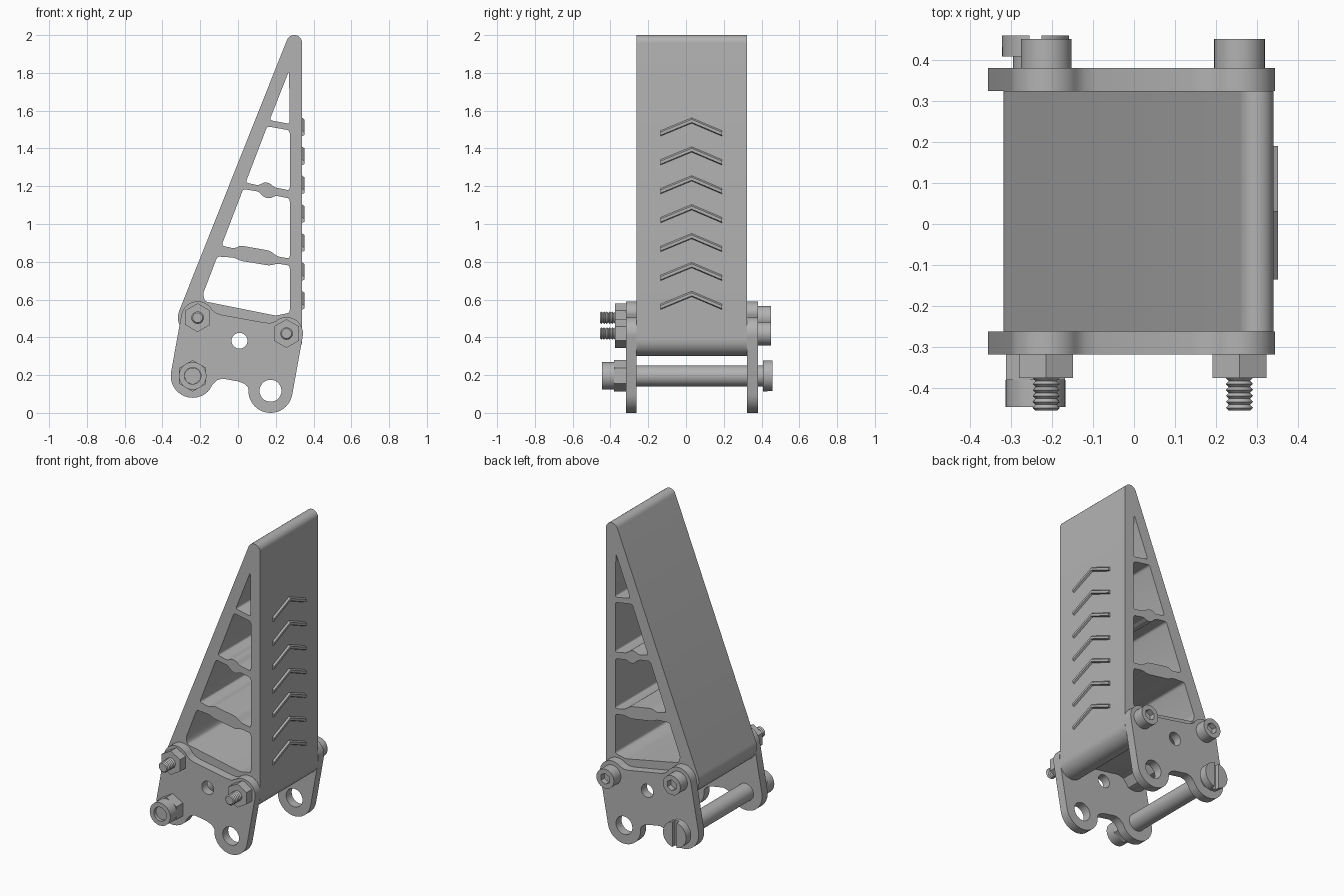
import bpy, bmesh, math
from math import cos, sin, radians, pi
from mathutils import Vector

old = bpy.data.objects.get("Cube")
if old:
    bpy.data.objects.remove(old, do_unlink=True)

metal = bpy.data.materials.new("satin_grey_metal")
metal.use_nodes = True
grey = (0.45, 0.45, 0.45, 1)
metal.diffuse_color = grey
metal.node_tree.nodes["Principled BSDF"].inputs["Base Color"].default_value = grey


def arc(c, r, a, b, n=16):
    """Points on an arc about c from angle a to b, in degrees."""
    return [(c[0] + r * cos(radians(a + (b - a) * i / n)),
             c[1] + r * sin(radians(a + (b - a) * i / n))) for i in range(n + 1)]


def circle(c, r, n=32):
    return arc(c, r, 0, 360, n)[:-1]


def hexagon(c, r):
    return arc(c, r, 30, 390, 6)[:-1]


def rounded(points, r):
    """Polygon with each corner softened by a small curve."""
    out = []
    for i, p in enumerate(points):
        p, a, b = Vector(p), Vector(points[i - 1]), Vector(points[(i + 1) % len(points)])
        s = p + (a - p).normalized() * min(r, (a - p).length * 0.45)
        e = p + (b - p).normalized() * min(r, (b - p).length * 0.45)
        for k in range(5):
            t = k / 4
            out.append(tuple(s * (1 - t) ** 2 + p * 2 * t * (1 - t) + e * t * t))
    return out


def finish(name, bm):
    bmesh.ops.remove_doubles(bm, verts=bm.verts, dist=0.0001)
    bmesh.ops.recalc_face_normals(bm, faces=bm.faces)
    mesh = bpy.data.meshes.new(name)
    bm.to_mesh(mesh)
    bm.free()
    mesh.materials.append(metal)
    ob = bpy.data.objects.new(name, mesh)
    bpy.context.collection.objects.link(ob)
    bpy.ops.object.select_all(action='DESELECT')
    ob.select_set(True)
    bpy.context.view_layer.objects.active = ob
    bpy.ops.object.shade_smooth_by_angle(angle=radians(35))
    return ob


def prism(name, loops, y0, y1):
    """Extrude x-z outlines (inner ones become holes) from y0 to y1."""
    cu = bpy.data.curves.new(name + "_outline", 'CURVE')
    cu.dimensions = '2D'
    cu.fill_mode = 'BOTH'
    cu.extrude = (y1 - y0) / 2
    for pts in loops:
        sp = cu.splines.new('POLY')
        sp.points.add(len(pts) - 1)
        for q, (x, z) in zip(sp.points, pts):
            q.co = (x, z, 0, 1)
        sp.use_cyclic_u = True
    tmp = bpy.data.objects.new(name + "_outline", cu)
    bpy.context.collection.objects.link(tmp)
    bpy.context.view_layer.update()
    mesh = bpy.data.meshes.new_from_object(tmp.evaluated_get(bpy.context.evaluated_depsgraph_get()))
    bpy.data.objects.remove(tmp, do_unlink=True)
    bm = bmesh.new()
    bm.from_mesh(mesh)
    bpy.data.meshes.remove(mesh)
    for v in bm.verts:
        x, z, d = v.co
        v.co = (x, (y0 + y1) / 2 - d, z)
    return finish(name, bm)


def lathe(name, c, profile, n=32):
    """Turn a (radius, y) profile about the y axis through c, with closed ends."""
    bm = bmesh.new()
    rings = [[bm.verts.new((x, y, z)) for x, z in circle(c, r, n)] for r, y in profile]
    for a, b in zip(rings, rings[1:]):
        for i in range(n):
            bm.faces.new((a[i - 1], a[i], b[i], b[i - 1]))
    bm.faces.new(rings[0])
    bm.faces.new(rings[-1])
    return finish(name, bm)


# Key positions (x, z) of the bosses and lugs
upper_left, lower_left = (-0.214, 0.504), (-0.24, 0.196)
lower_right, upper_right = (0.172, 0.117), (0.257, 0.42)
front, back = -0.262, 0.324
front_out, back_out = -0.318, 0.38


def slope(z):
    """Inside of the sloping wall at height z."""
    return 0.267 - (1.81 - z) / 2.61


# Wedge body: outline, then the openings between the ribs
outline = arc((0.298, 1.958), 0.042, 0, 159)
outline += arc((-0.214, 0.504), 0.104, 159, 290)
outline += [(-0.14, 0.455), (-0.1, 0.466), (0.12, 0.43), (0.16, 0.4)]
outline += arc((0.255, 0.387), 0.085, 190, 360)

rib_low_top = [(-0.02, 0.87), (0.013, 0.886), (0.167, 0.859), (0.21, 0.828), (0.274, 0.817)]
rib_low_under = [(0.274, 0.78), (0.21, 0.79), (0.167, 0.78), (0.013, 0.805), (-0.02, 0.822)]
rib_mid_top = [(0.108, 1.204), (0.14, 1.222), (0.17, 1.215), (0.193, 1.194), (0.274, 1.178)]
rib_mid_under = [(0.274, 1.135), (0.198, 1.15), (0.17, 1.135), (0.14, 1.14), (0.108, 1.172)]

windows = [
    [(slope(0.63), 0.63), (-0.175, 0.59), (0.2, 0.515), (0.274, 0.53)]
    + rib_low_under + [(slope(0.828), 0.828)],
    [(slope(0.886), 0.886)] + rib_low_top + rib_mid_under + [(slope(1.185), 1.185)],
    [(slope(1.22), 1.22)] + rib_mid_top + [(0.274, 1.496), (slope(1.517), 1.517)],
    [(slope(1.55), 1.55), (0.274, 1.53), (0.27, 1.81)],
]
prism("wedge_body", [outline] + [rounded(w, 0.015) for w in windows], front, back)

# Raised chevrons on the upright face
bm = bmesh.new()
section = [(0.337, 0.014), (0.351, 0.004), (0.351, -0.012), (0.337, -0.018)]
for i in range(7):
    top = 1.55 - i * 0.153
    path = [(-0.135, top - 0.068), (0.03, top), (0.19, top - 0.068)]
    rings = [[bm.verts.new((x, y, z + dz)) for x, dz in section] for y, z in path]
    for a, b in zip(rings, rings[1:]):
        for k in range(4):
            bm.faces.new((a[k - 1], a[k], b[k], b[k - 1]))
    bm.faces.new(rings[0])
    bm.faces.new(rings[-1])
finish("grip_chevrons", bm)

# Side plates with lugs and holes
plate = arc(upper_left, 0.087, 30, 170) + arc(lower_left, 0.116, 170, 320, 24)
plate += [(-0.135, 0.15), (-0.11, 0.174), (-0.08, 0.181), (0.0, 0.167), (0.033, 0.155), (0.05, 0.14)]
plate += arc(lower_right, 0.117, 175, 350, 24) + arc(upper_right, 0.087, -10, 130)
plate += [(0.172, 0.476), (0.14, 0.478), (-0.09, 0.52), (-0.12, 0.531)]
holes = [circle(lower_right, 0.058), circle((0.008, 0.382), 0.042)]
prism("front_plate", [plate] + holes, front_out, front)
prism("back_plate", [plate] + holes, back, back_out)

# Socket bolts with nuts and threaded ends
thread = []
for i in range(6):
    y = -0.455 + i * 0.0145
    thread += [(0.026, y), (0.033, y + 0.007)]
for side, c in (("left", upper_left), ("right", upper_right)):
    lathe(side + "_bolt_shaft", c, thread + [(0.033, -0.36), (0.033, back_out)], 24)
    lathe(side + "_bolt_head_base", c, [(0.062, back_out), (0.062, 0.415)])
    prism(side + "_bolt_head_rim", [circle(c, 0.062), hexagon(c, 0.035)], 0.415, 0.451)
    prism(side + "_nut", [hexagon(c, 0.076)], -0.375, front_out)

# Cross pin with slotted head and collared nut
lathe("cross_pin", lower_left, [(0.043, -0.425), (0.043, -0.32), (0.055, -0.32), (0.055, 0.41)])
lathe("pin_head", lower_left, [(0.082, 0.408), (0.082, 0.432)])
gap = math.degrees(math.asin(0.015 / 0.082))
for side, a in (("right", 90 + gap), ("left", 270 + gap)):
    prism(side + "_slot_half", [arc(lower_left, 0.082, a, a + 180 - 2 * gap)], 0.432, 0.459)
prism("pin_nut", [hexagon(lower_left, 0.083)], -0.38, front_out)
prism("pin_nut_collar", [circle(lower_left, 0.073), circle(lower_left, 0.044)], -0.446, -0.38)
